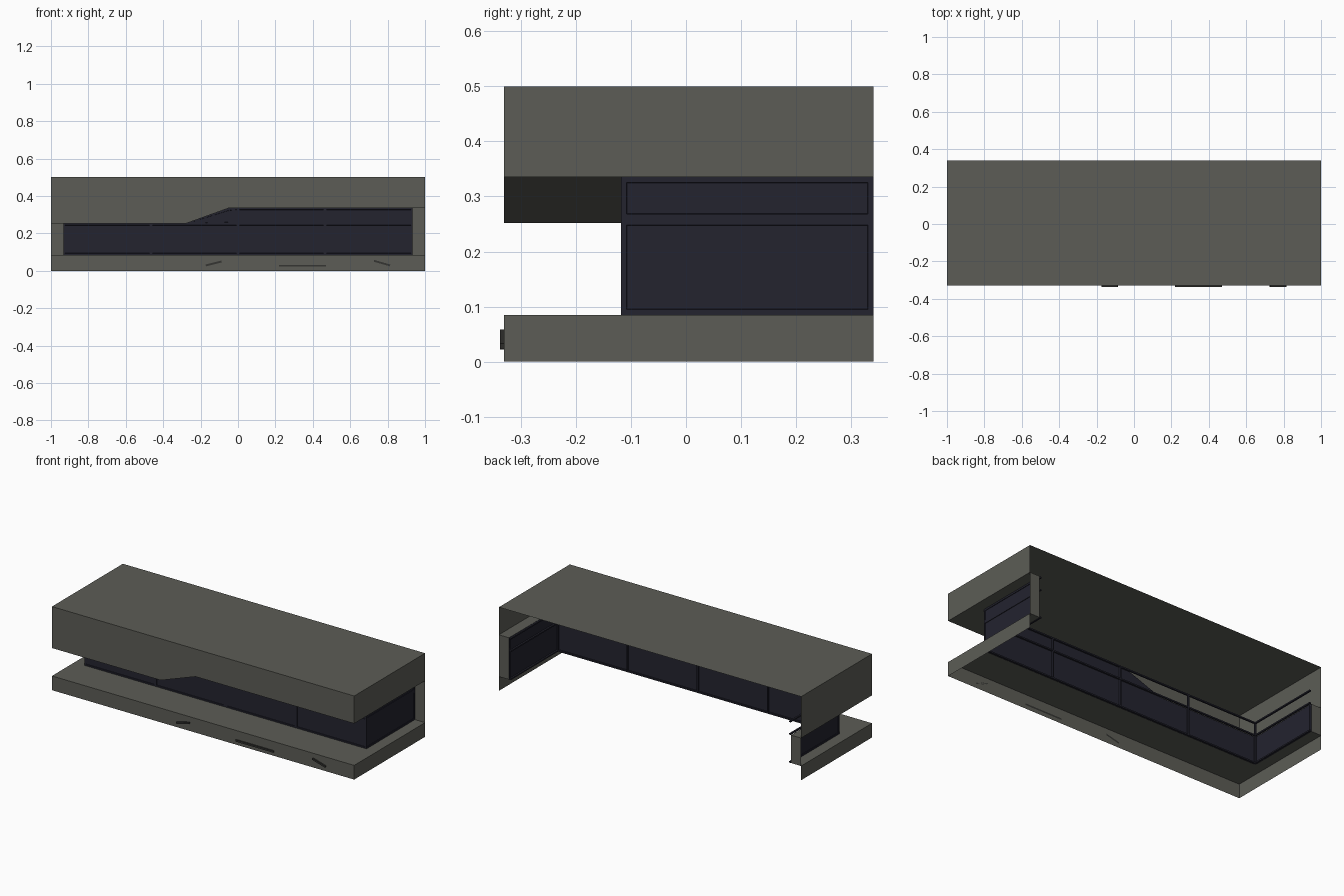
import bpy, bmesh, math
from mathutils import Vector

if "Cube" in bpy.data.objects:
    bpy.data.objects.remove(bpy.data.objects["Cube"])


def material(name, rgb):
    m = bpy.data.materials.new(name)
    m.diffuse_color = (*rgb, 1)
    m.use_nodes = True
    m.node_tree.nodes["Principled BSDF"].inputs["Base Color"].default_value = m.diffuse_color
    return m


GREY = material("warm grey concrete", (0.107, 0.108, 0.093))
GLASS = material("dark blue glass", (0.017, 0.017, 0.028))
DARK = material("dark grey trim", (0.035, 0.035, 0.032))

X, YF, YB = 1.0, -0.33, 0.34           # outer shell
GX, GY = 0.933, -0.118                 # glass line
DECK, LOW, HIGH, TOP = 0.085, 0.252, 0.335, 0.5
SLOPE_A, SLOPE_B = -0.28, -0.05        # where the soffit steps up


def sheet(name, faces, mat, inset=0.0):
    """faces: list of (points, outward direction); optional recessed panes"""
    bm = bmesh.new()
    for pts, out in faces:
        f = bm.faces.new([bm.verts.new(p) for p in pts])
        f.normal_update()
        if f.normal.dot(Vector(out)) < 0:
            f.normal_flip()
    if inset:
        bmesh.ops.inset_individual(bm, faces=bm.faces[:], thickness=inset, depth=0)
        bm.normal_update()
        # second tiny inset recesses each pane
        panes = [f for f in bm.faces if all(len(e.link_faces) == 2 for e in f.edges)]
        bmesh.ops.inset_individual(bm, faces=panes, thickness=0.001, depth=-0.003)
    else:
        bmesh.ops.remove_doubles(bm, verts=bm.verts[:], dist=1e-5)
    me = bpy.data.meshes.new(name)
    bm.to_mesh(me)
    bm.free()
    me.materials.append(mat)
    ob = bpy.data.objects.new(name, me)
    bpy.context.collection.objects.link(ob)
    return ob


def rect_x(x, y0, y1, z0, z1):
    return [(x, y0, z0), (x, y1, z0), (x, y1, z1), (x, y0, z1)]


def rect_y(y, x0, x1, z0, z1):
    return [(x0, y, z0), (x1, y, z0), (x1, y, z1), (x0, y, z1)]


def rect_z(z, x0, x1, y0, y1):
    return [(x0, y0, z), (x1, y0, z), (x1, y1, z), (x0, y1, z)]


def box(name, lo, hi, mat):
    (a, b, c), (d, e, f) = lo, hi
    return sheet(name, [
        (rect_x(a, b, e, c, f), (-1, 0, 0)), (rect_x(d, b, e, c, f), (1, 0, 0)),
        (rect_y(b, a, d, c, f), (0, -1, 0)), (rect_y(e, a, d, c, f), (0, 1, 0)),
        (rect_z(c, a, d, b, e), (0, 0, -1)), (rect_z(f, a, d, b, e), (0, 0, 1))], mat)


F, R, L, U, D, B = (0, -1, 0), (1, 0, 0), (-1, 0, 0), (0, 0, 1), (0, 0, -1), (0, 1, 0)

# Roof slab and stepped fascia, open at the back
sheet("roof", [(rect_z(TOP, -X, X, YF, YB), U)], GREY)
sheet("fascia", [
    ([(-X, YF, LOW), (SLOPE_A, YF, LOW), (SLOPE_B, YF, HIGH), (X, YF, HIGH),
      (X, YF, TOP), (-X, YF, TOP)], F),
    (rect_x(X, YF, YB, HIGH, TOP), R),
    (rect_x(-X, YF, YB, LOW, TOP), L)], GREY)

# Overhang underside following the step, with strips along both ends
sheet("soffit", [
    (rect_z(LOW, -X, SLOPE_A, YF, GY), D),
    ([(SLOPE_A, YF, LOW), (SLOPE_B, YF, HIGH), (SLOPE_B, GY, HIGH), (SLOPE_A, GY, LOW)], D),
    (rect_z(HIGH, SLOPE_B, X, YF, GY), D),
    (rect_z(LOW, -X, -GX, GY, YB), D),
    (rect_z(HIGH, GX, X, GY, YB), D)], GREY)

# Base walls and the deck around the glass
sheet("base", [
    (rect_y(YF, -X, X, 0, DECK), F),
    (rect_x(X, YF, YB, 0, DECK), R),
    (rect_x(-X, YF, YB, 0, DECK), L),
    (rect_z(DECK, -X, X, YF, GY), U),
    (rect_z(DECK, -X, -GX, GY, YB), U),
    (rect_z(DECK, GX, X, GY, YB), U)], GREY)

# Narrow return panels at the back ends
sheet("return_panels", [
    (rect_y(YB, GX, X, DECK, HIGH), F),
    (rect_y(YB, -X, -GX, DECK, LOW), F)], GREY)

# Glazing: four front bays, two ends, transoms where the soffit is high
bays = [-GX, -0.465, 0.0, 0.465, GX]
front = [(rect_y(GY, a, b, DECK, LOW), F) for a, b in zip(bays, bays[1:])]
front += [(rect_y(GY, a, b, LOW, HIGH), F) for a, b in zip(bays[2:], bays[3:])]
front.append(([(SLOPE_A, GY, LOW), (0, GY, LOW), (0, GY, HIGH), (SLOPE_B, GY, HIGH)], F))
sheet("front_glazing", front, GLASS, 0.012)
sheet("end_glazing", [
    (rect_x(GX, GY, YB, DECK, LOW + 0.006), R),
    (rect_x(GX, GY, YB, LOW + 0.006, HIGH), R),
    (rect_x(-GX, GY, YB, DECK, LOW), L)], GLASS, 0.014)

# Frame behind the glass
T = 0.008
for i, x in enumerate(bays):
    x = max(min(x, GX - T), -GX + T)
    box(f"mullion_{i}", (x - T / 2, GY + 0.002, DECK), (x + T / 2, GY + 0.012, HIGH), GLASS)
for z in (DECK, LOW, HIGH - T):
    box("front_rail", (-GX, GY + 0.002, z), (GX, GY + 0.012, z + T), GLASS)
    for s in (-1, 1):
        xs = sorted((s * (GX - 0.002), s * (GX - 0.012)))
        box("end_rail", (xs[0], GY, z), (xs[1], YB, z + T), GLASS)

# Small trim fins on the base front
for i, (x, z, w, tilt) in enumerate([(-0.13, 0.039, 0.088, 14),
                                     (0.345, 0.027, 0.25, 0),
                                     (0.77, 0.041, 0.09, -16)]):
    fin = box(f"trim_fin_{i}", (-w / 2, YF - 0.008, -0.005), (w / 2, YF, 0.005), DARK)
    fin.location = (x, 0, z)
    fin.rotation_euler = (0, -math.radians(tilt), 0)
